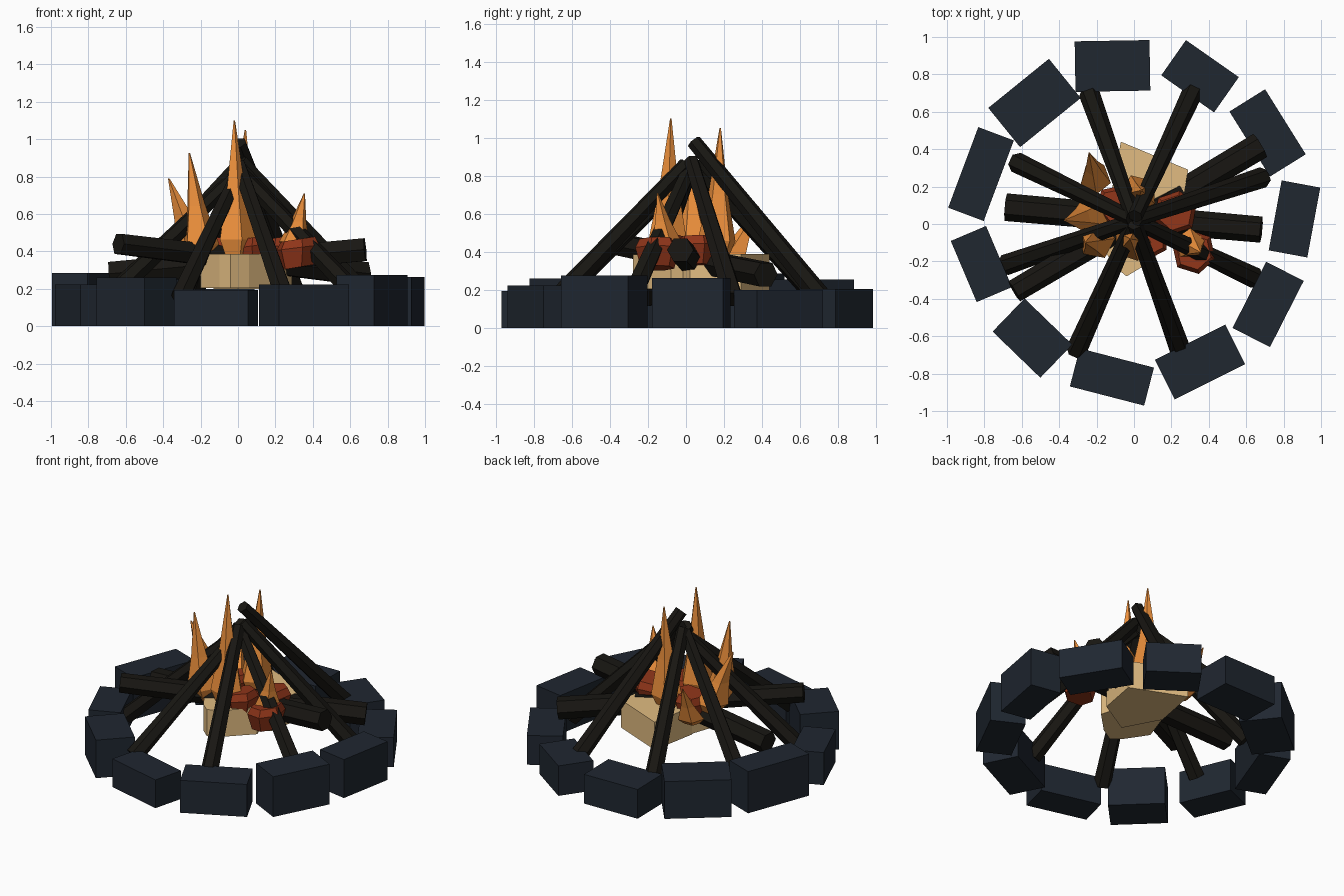
import bpy, bmesh, random
from math import cos, sin, radians, pi
from mathutils import Vector, Matrix

if "Cube" in bpy.data.objects:
    bpy.data.objects.remove(bpy.data.objects["Cube"])

random.seed(4)


def mat(name, r, g, b):
    m = bpy.data.materials.new(name)
    m.diffuse_color = (r, g, b, 1)
    m.use_nodes = True
    m.node_tree.nodes["Principled BSDF"].inputs["Base Color"].default_value = m.diffuse_color
    return m


STONE = mat("stone", .014, .02, .03)
WOOD = mat("charred_wood", .009, .008, .006)
FLAME = mat("flame", .85, .28, .045)
ASH = mat("ash", .75, .5, .22)
EMBER = mat("ember", .28, .036, .01)


def finish(name, bm, material):
    bmesh.ops.recalc_face_normals(bm, faces=bm.faces)
    me = bpy.data.meshes.new(name)
    bm.to_mesh(me)
    bm.free()
    me.materials.append(material)
    ob = bpy.data.objects.new(name, me)
    bpy.context.collection.objects.link(ob)
    return ob


def loft(name, rings, material):
    """Skin equal-length rings of points and cap both ends."""
    bm = bmesh.new()
    vs = [[bm.verts.new(p) for p in ring] for ring in rings]
    n = len(vs[0])
    for a, b in zip(vs, vs[1:]):
        for i in range(n):
            bm.faces.new((a[i], a[(i + 1) % n], b[(i + 1) % n], b[i]))
    bm.faces.new(vs[0][::-1])
    bm.faces.new(vs[-1])
    return finish(name, bm, material)


def log(name, p0, p1, r0, r1, n=6):
    p0, p1 = Vector(p0), Vector(p1)
    rot = (p1 - p0).to_track_quat('Z', 'Y')
    rings = [[p + rot @ Vector((r * cos(2 * pi * i / n), r * sin(2 * pi * i / n), 0))
              for i in range(n)] for p, r in ((p0, r0), (p1, r1))]
    loft(name, rings, WOOD)


def flame(name, base, tip, r, n=5, spin=0.0):
    base, tip = Vector(base), Vector(tip)
    rings = []
    for t, k in ((0, .6), (.14, 1), (.5, .52), (1, .04)):
        c = base.lerp(tip, t)
        rings.append([c + Vector((cos(spin + 2 * pi * i / n), sin(spin + 2 * pi * i / n), 0)) * r * k
                      for i in range(n)])
    loft(name, rings, FLAME)


# ring of stones: x, y, length, width, height, turn
stones = [
    (-.115, .845, .40, .27, .20, 1), (.353, .79, .345, .23, .205, -35),
    (.714, .487, .41, .225, .20, -58), (.858, .027, .38, .21, .263, 79.5),
    (.717, -.43, .397, .225, .275, 63), (.353, -.738, .42, .237, .222, 26.5),
    (-.118, -.818, .41, .21, .193, -14.5), (-.543, -.61, .355, .246, .26, -44),
    (-.816, -.214, .355, .205, .222, -67), (-.818, .267, .46, .203, .285, 69.5),
    (-.532, .647, .417, .27, .255, 39)]
for i, (x, y, l, w, h, a) in enumerate(stones):
    bm = bmesh.new()
    bmesh.ops.create_cube(bm, size=1, matrix=Matrix.Translation((x, y, h / 2))
                          @ Matrix.Rotation(radians(a), 4, 'Z') @ Matrix.Diagonal((l, w, h, 1)))
    finish(f"ring_stone_{i + 1}", bm, STONE)

# leaning logs: foot x, foot y, top height
leaning = [(-.24, .70, .86), (.32, .72, .98), (.69, .25, .88), (.65, -.29, .82),
           (.25, -.68, .86), (-.31, -.68, .80), (-.69, -.22, .80), (-.63, .33, .84)]
for i, (x, y, top) in enumerate(leaning):
    log(f"leaning_log_{i + 1}", (x, y, .15), (.02 * x, .02 + .03 * y, top), .056, .04)

# two crossed logs
log("crossed_log_1", (.675, .42, .28), (-.64, -.36, .44), .072, .062)
log("crossed_log_2", (-.685, .09, .28), (.68, -.03, .41), .074, .07)

# ash bed: two overlapping slabs
slabs = [([(-.07, .44), (.29, .29), (.24, .02), (.0, -.12), (-.13, .12)], .20, .39),
         ([(-.2, -.08), (-.1, -.23), (-.04, -.28), (.06, -.22), (.2, -.08), (.14, .12), (-.13, .12)], .205, .385)]
for i, (pts, z0, z1) in enumerate(slabs):
    loft(f"ash_slab_{i + 1}", [[(x, y, z) for x, y in pts] for z in (z0, z1)], ASH)

# glowing embers
embers = [(.32, -.15, .39, .12), (.22, .06, .40, .12), (-.1, .1, .40, .11), (.08, -.08, .40, .11)]
for i, (x, y, z, r) in enumerate(embers):
    spin = random.uniform(0, pi)
    rings = [[(x + k * r * cos(spin + pi * j / 3), y + k * r * sin(spin + pi * j / 3),
               z + dz + .015 * cos(spin + pi * j / 3)) for j in range(6)]
             for dz, k in ((-.075, .75), (.03, 1), (.075, .8))]
    loft(f"ember_{i + 1}", rings, EMBER)

# flames: base, tip, radius
flames = [((-.01, -.1, .36), (-.02, -.08, 1.1), .105), ((.02, .16, .36), (.04, .18, 1.05), .105),
          ((-.19, -.09, .36), (-.26, -.1, .925), .10), ((-.2, .04, .36), (-.37, .02, .79), .11),
          ((.29, -.1, .41), (.355, -.15, .71), .085), ((-.2, .22, .34), (-.24, .38, .64), .085)]
for i, (b, t, r) in enumerate(flames):
    flame(f"flame_{i + 1}", b, t, r, spin=i * .7)
